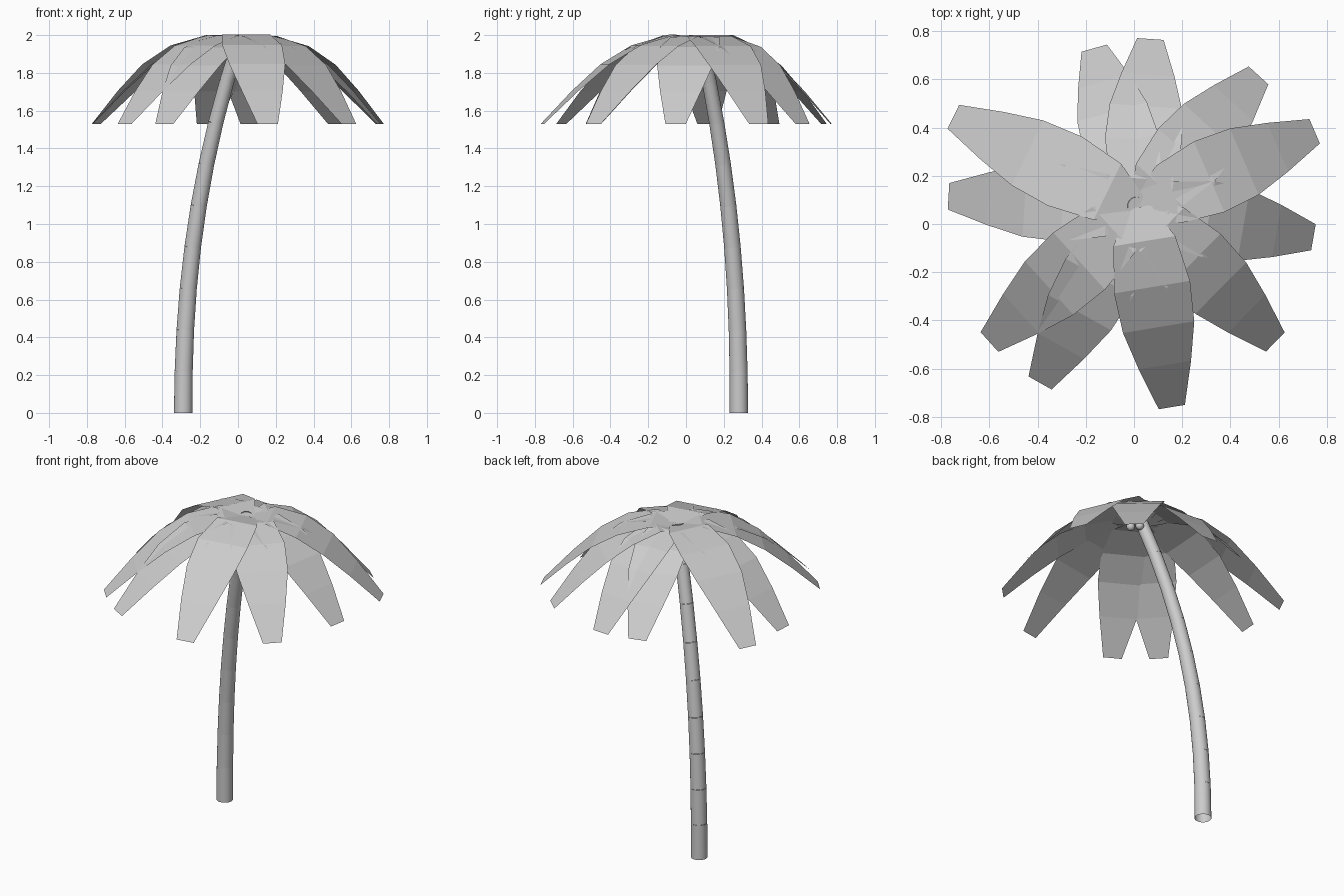
import bpy, bmesh, math
from mathutils import Vector

if "Cube" in bpy.data.objects:
    bpy.data.objects.remove(bpy.data.objects["Cube"])

# The whole model is one plain light grey
GREY = bpy.data.materials.new("light grey")
GREY.diffuse_color = (0.6, 0.6, 0.6, 1)
GREY.use_nodes = True
GREY.node_tree.nodes["Principled BSDF"].inputs["Base Color"].default_value = GREY.diffuse_color


def add_object(name, bm):
    me = bpy.data.meshes.new(name)
    bm.to_mesh(me)
    bm.free()
    me.materials.append(GREY)
    ob = bpy.data.objects.new(name, me)
    bpy.context.collection.objects.link(ob)
    return ob


def smooth(ob):
    bpy.ops.object.select_all(action='DESELECT')
    ob.select_set(True)
    bpy.context.view_layer.objects.active = ob
    bpy.ops.object.shade_smooth_by_angle(angle=math.radians(35))


# Trunk: stacked open tubes that follow a leaning curve
def trunk_point(z):
    return Vector((-0.29 + 0.067 * z ** 2.2, 0.28 - 0.0457 * z ** 2.2, z))


def trunk_radius(z):
    return 0.049 - 0.012 * z / 2


SEGMENTS = 9
TOP = 1.976
bm = bmesh.new()
for i in range(SEGMENTS):
    z0, z1 = TOP * i / SEGMENTS, TOP * (i + 1) / SEGMENTS
    a, b = trunk_point(z0), trunk_point(z1)
    new = bmesh.ops.create_cone(bm, cap_ends=False, segments=24, radius1=trunk_radius(z0),
                                radius2=trunk_radius(z1), depth=(b - a).length)["verts"]
    rot = Vector((0, 0, 1)).rotation_difference(b - a).to_matrix()
    bmesh.ops.rotate(bm, verts=new, cent=(0, 0, 0), matrix=rot)
    bmesh.ops.translate(bm, verts=new, vec=(a + b) / 2)
for v in bm.verts:
    v.co.z = max(v.co.z, 0)
smooth(add_object("trunk", bm))

# Fronds: flat drooping strips; each station is (reach, height, half width)
PROFILE = [(0.0, 1.975, 0.05), (0.17, 1.993, 0.13), (0.40, 1.945, 0.16),
           (0.60, 1.845, 0.15), (0.79, 1.705, 0.11), (1.0, 1.53, 0.055)]
# tip x, tip y, extra lift near the crown
TIPS = [(-0.165, 0.73, 0), (0.068, 0.768, 0), (0.517, 0.617, 0), (0.75, 0.385, 0),
        (0.745, -0.055, 0), (0.587, -0.49, 0), (0.157, -0.76, 0.004), (-0.39, -0.66, -0.014),
        (-0.60, -0.49, 0), (-0.77, 0.115, 0), (-0.75, 0.445, 0)]
CROWN = Vector((0.02, 0.07, 0))
for n, (x, y, extra) in enumerate(TIPS):
    reach = Vector((x, y, 0)) - CROWN
    side = Vector((-reach.y, reach.x, 0)).normalized()
    # longer fronds lie slightly above the shorter ones
    lift = (reach.length - 0.857) * 0.1 + extra
    bm = bmesh.new()
    last = None
    for f, z, w in PROFILE:
        mid = CROWN + reach * f + Vector((0, 0, z + lift * (1 - f) + 0.007 * (f == 0.17)))
        row = [bm.verts.new(mid - side * w), bm.verts.new(mid + side * w)]
        if last:
            bm.faces.new((last[0], row[0], row[1], last[1]))
        last = row
    add_object(f"frond_{n + 1}", bm)

# Coconuts under the crown
for n, pos in enumerate([(0.08, 0.065, 1.92), (0.04, 0.10, 1.925)]):
    bm = bmesh.new()
    bmesh.ops.create_uvsphere(bm, u_segments=16, v_segments=10, radius=0.025)
    bmesh.ops.translate(bm, verts=bm.verts, vec=pos)
    smooth(add_object(f"coconut_{n + 1}", bm))
